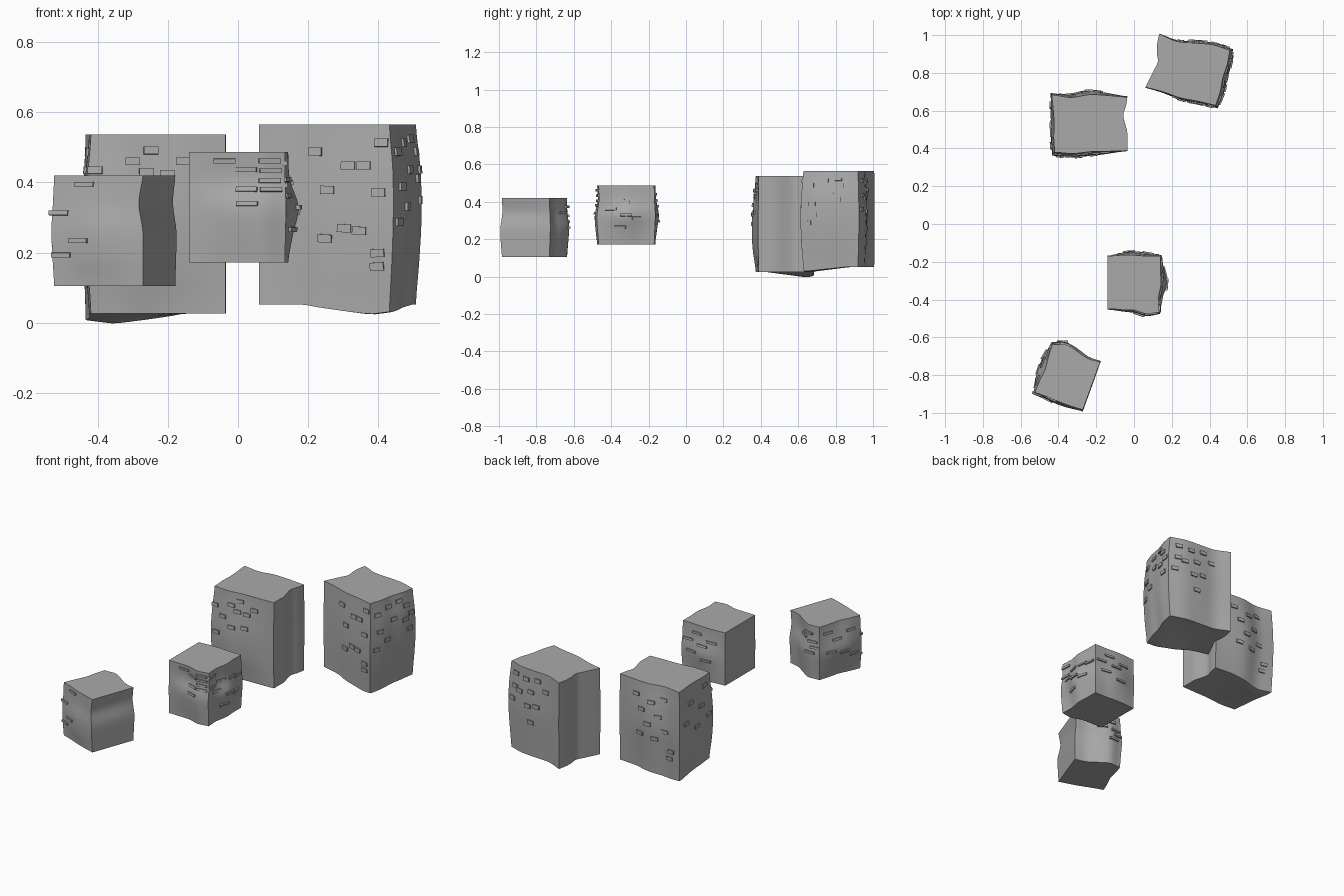
import bpy, bmesh, math
from mathutils import Vector, Matrix

if "Cube" in bpy.data.objects:
    bpy.data.objects.remove(bpy.data.objects["Cube"])

stone = bpy.data.materials.new("stone grey")
stone.diffuse_color = (0.4, 0.4, 0.4, 1)
stone.use_nodes = True
stone.node_tree.nodes["Principled BSDF"].inputs["Base Color"].default_value = stone.diffuse_color


def curve(pts, t):
    """Smooth curve through evenly spaced values, t in 0..1."""
    n = len(pts) - 1
    s = min(max(t, 0), 1) * n
    i = min(int(s), n - 1)
    f = s - i
    p = [pts[min(max(i + k, 0), n)] for k in (-1, 0, 1, 2)]
    return p[1] + 0.5 * f * (p[2] - p[0] + f * (2 * p[0] - 5 * p[1] + 4 * p[2] - p[3]
                             + f * (3 * (p[1] - p[2]) + p[3] - p[0])))


def finish(name, bm):
    me = bpy.data.meshes.new(name)
    bmesh.ops.recalc_face_normals(bm, faces=bm.faces)
    bm.to_mesh(me)
    bm.free()
    me.materials.append(stone)
    ob = bpy.data.objects.new(name, me)
    bpy.context.collection.objects.link(ob)
    return ob


def make_block(name, centre, half, z0, z1, turn, sides, dip, bricks, size):
    rot = Matrix.Rotation(math.radians(turn), 3, 'Z')

    def push(side, t, w):
        # plan wave + upright wave weighted along the side
        if side not in sides:
            return 0
        h, v, g = sides[side]
        t = (t + 1) / 2
        return curve(h, t) + curve(v, w) * curve(g, t)

    def place(u, v, w):
        x = half[0] * u + (1 + u) / 2 * push('r', v, w) - (1 - u) / 2 * push('l', v, w)
        y = half[1] * v + (1 + v) / 2 * push('b', u, w) - (1 - v) / 2 * push('f', u, w)
        p = rot @ Vector((x, y, 0))
        z = z0 + (z1 - z0) * w
        if dip:  # underside sags towards one corner
            depth, du, dv = dip
            z -= depth * max(0, 1 - abs(u - du)) ** 0.8 * max(0, 1 - abs(v - dv) / 1.5) * (1 - w) ** 2
        return Vector((centre[0] + p.x, centre[1] + p.y, z))

    # warped block
    bm = bmesh.new()
    bmesh.ops.create_cube(bm, size=2)
    bmesh.ops.subdivide_edges(bm, edges=bm.edges[:], cuts=15, use_grid_fill=True)
    for vert in bm.verts:
        vert.co = place(vert.co.x, vert.co.y, (vert.co.z + 1) / 2)
    ob = finish(name + "_block", bm)
    bpy.ops.object.select_all(action='DESELECT')
    ob.select_set(True)
    bpy.context.view_layer.objects.active = ob
    bpy.ops.object.shade_smooth_by_angle(angle=math.radians(35))

    # raised bricks lying on the surface
    bm = bmesh.new()
    for side, spots in bricks.items():
        def on(t, w):
            return {'f': lambda: place(t, -1, w), 'b': lambda: place(t, 1, w),
                    'l': lambda: place(-1, t, w), 'r': lambda: place(1, t, w)}[side]()
        for t, w in spots:
            a = (on(t + .1, w) - on(t - .1, w)).normalized()
            up = (on(t, w + .03) - on(t, w - .03)).normalized()
            n = a.cross(up).normalized()
            up = n.cross(a)
            m = Matrix((a * size[0], n * 0.014, up * size[1])).transposed().to_4x4()
            m.translation = on(t, w)
            bmesh.ops.create_cube(bm, size=1, matrix=m)
    finish(name + "_bricks", bm)


FLAT = [0, 0, 0]
BULGE = [.4, 1, .4]

# small turned block, front left
make_block("front_left", (-.352, -.811), (.135, .135), .105, .42, -20, {
    'f': ([0, 0, .003, .003, 0], [0, .012, .015, .004, 0], [.4, 1, .5]),
    'b': ([0, .025, .012, -.005, 0], [0, .008, .014, 0, 0], BULGE),
    'l': ([0, -.003, -.01, -.003, 0], [0, .015, .03, .015, 0], [.2, 1.2, .3]),
    'r': (FLAT, [0, .002, .002, -.012, 0], [1, 1, .6])}, None,
    {'f': [(-.3, .92), (-.85, .66), (-.4, .41), (-.8, .28)],
     'b': [(-.5, .85), (-.7, .7), (-.15, .75), (-.6, .5), (-.8, .6)],
     'l': [(-.5, .8), (.2, .7), (.6, .85), (-.1, .45), (.5, .5), (-.6, .35)]},
    (.058, .013))

# small square block
make_block("front_middle", (0, -.31), (.14, .145), .172, .487, 0, {
    'f': ([-.005, -.003, 0, .02, .012], [0, .01, .015, -.004, 0], [.2, 1, .6]),
    'b': ([-.005, 0, 0, -.005, -.005], [0, .01, .02, .006, 0], [.1, 1, .3]),
    'r': ([-.006, -.01, .003, 0, 0], [0, .014, .03, .005, 0], [.1, 1, .2])}, None,
    {'f': [(-.26, .92), (.2, .84), (.68, .92), (.7, .83), (.68, .74), (.2, .66), (.7, .66), (.2, .53)],
     'r': [(-.8, .9), (-.3, .75), (.3, .72), (-.55, .6), (.7, .68), (0, .5), (.4, .45), (-.2, .3), (-.8, .7)],
     'b': [(.3, .85), (.7, .7), (0, .65), (-.4, .75), (.5, .5), (-.2, .4)]},
    (.063, .013))

# tall block, back left
make_block("back_left", (-.23, .53), (.195, .145), .026, .537, 0, {
    'f': ([.005, .012, .002, 0, -.003], [0, .018, .022, .012, 0], [.8, 1, .1]),
    'b': ([.01, -.005, .01, .005, -.003], [0, .01, .02, .015, 0], [.4, 1, .2]),
    'l': ([-.005, 0, -.002, .003, .01], [0, .01, .016, .012, 0], [.8, 1, .4]),
    'r': ([0, 0, 0, -.012, -.022, -.008, 0], FLAT, FLAT)}, (.03, -.6, .8),
    {'f': [(-.1, .91), (-.36, .85), (.38, .85), (-.15, .79), (.15, .78), (-.9, .8), (-.6, .7), (-.3, .6), (-.8, .5), (.1, .62)],
     'b': [(-.1, .8), (-.45, .85), (.2, .7), (-.3, .65), (.0, .55), (-.5, .5), (.4, .85), (-.2, .4), (.25, .42), (-.7, .3), (-.65, .22)],
     'l': [(-.6, .9), (-.3, .7), (.3, .8), (.6, .6), (-.7, .55), (0, .5)]},
    (.042, .021))

# tall turned block, back right
make_block("back_right", (.283, .817), (.192, .146), .052, .565, -14.5, {
    'f': ([0, 0, .008, .002, 0], [0, .008, .012, .008, 0], [.2, .8, 1]),
    'b': ([0, -.015, 0, .015, .01], [0, .008, .015, .01, 0], [.1, .8, .6]),
    'l': ([0, -.01, -.02, -.03, -.012, -.002, 0], FLAT, FLAT),
    'r': ([0, .005, 0, .005, 0], [0, .015, .024, .02, 0], [.6, 1, .6])}, (.03, .7, -.9),
    {'f': [(-.14, .85), (.34, .775), (.57, .775), (.03, .64), (.78, .63), (.28, .435), (.5, .425), (0, .375),
           (.78, .31), (.78, .24), (.86, .9)],
     'b': [(-.1, .9), (.3, .88), (.7, .9), (.1, .75), (.5, .72), (-.4, .8), (.8, .6), (.2, .58), (-.1, .6), (.1, .4), (.7, .75)],
     'r': [(-.7, .85), (-.2, .9), (.3, .92), (.6, .85), (0, .75), (.5, .7), (-.6, .66), (.8, .75), (-.3, .55), (.7, .58), (-.75, .47)]},
    (.04, .023))
